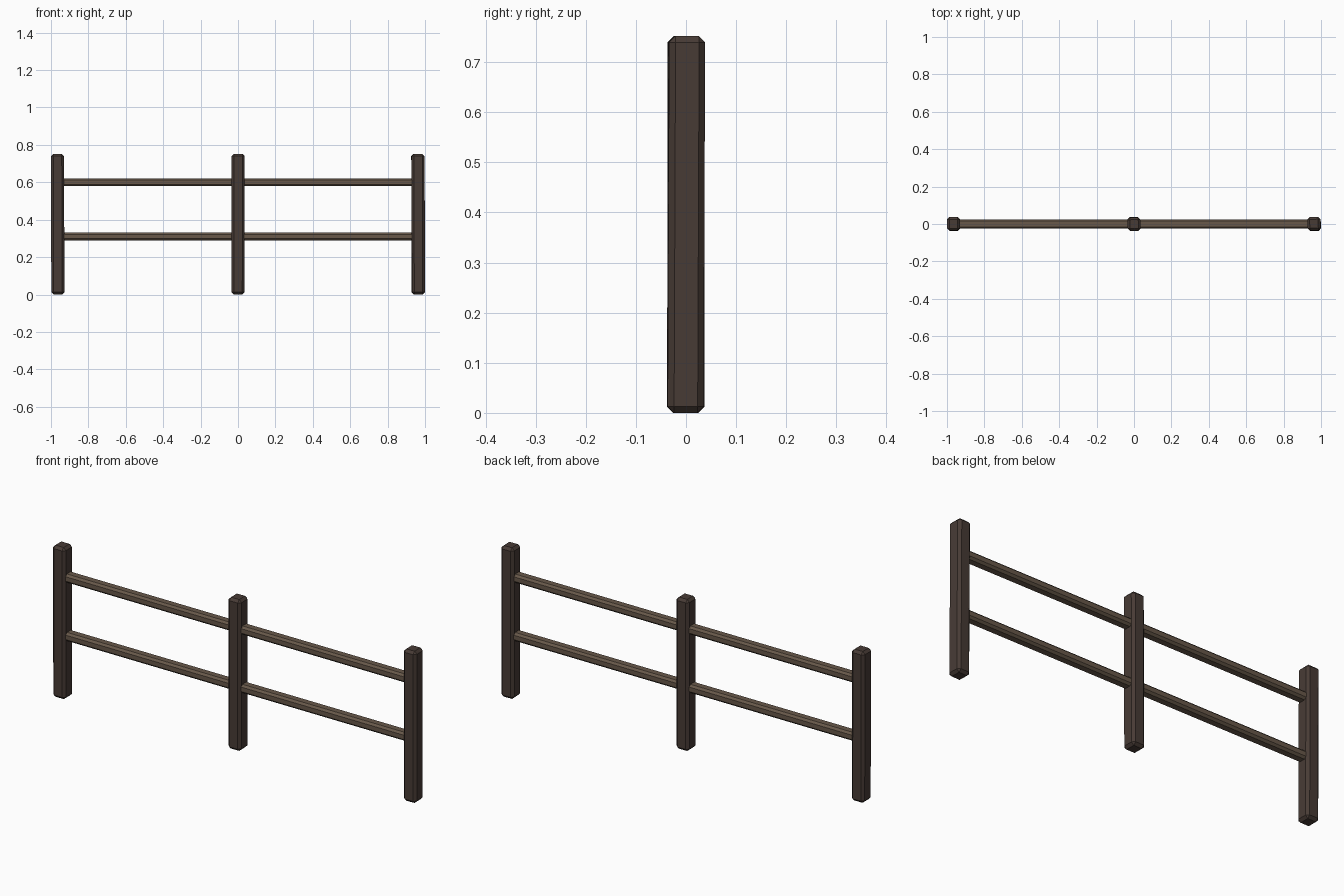
import bpy, bmesh, math
from mathutils import Matrix

if "Cube" in bpy.data.objects:
    bpy.data.objects.remove(bpy.data.objects["Cube"])


def material(name, rgb):
    m = bpy.data.materials.new(name)
    m.diffuse_color = (*rgb, 1)
    m.use_nodes = True
    m.node_tree.nodes["Principled BSDF"].inputs["Base Color"].default_value = m.diffuse_color
    return m


dark_wood = material("dark_wood", (0.064, 0.044, 0.036))
light_wood = material("light_wood", (0.138, 0.098, 0.068))


def beam(name, size, loc, chamfer, mat, tilt=(0, 0), twist=0):
    """Chamfered flat-faced timber; tilt shifts its top slightly in x and y."""
    bm = bmesh.new()
    bmesh.ops.create_cube(bm, size=1)
    bmesh.ops.scale(bm, vec=size, verts=bm.verts)
    bmesh.ops.bevel(bm, geom=bm.edges[:], offset=chamfer, segments=1,
                    profile=0.5, affect='EDGES')
    bmesh.ops.rotate(bm, cent=(0, 0, 0), verts=bm.verts,
                     matrix=Matrix.Rotation(math.radians(twist), 3, 'Z'))
    for v in bm.verts:
        t = v.co.z / size[2]
        v.co.x += tilt[0] * t
        v.co.y += tilt[1] * t
    me = bpy.data.meshes.new(name)
    bm.to_mesh(me)
    bm.free()
    me.materials.append(mat)
    ob = bpy.data.objects.new(name, me)
    ob.location = loc
    bpy.context.collection.objects.link(ob)


# Upright posts, each leaning a touch
H = 0.752
for name, x, tilt, twist in (("left_post", -0.964, (-0.002, 0.001), 0),
                             ("middle_post", 0, (0.001, -0.001), 1),
                             ("right_post", 0.963, (-0.002, 0.003), 2)):
    beam(name, (0.070, 0.072, H), (x, 0, H / 2), 0.0125, dark_wood, tilt, twist)

# Horizontal rails, ending inside the outer posts
for name, z in (("lower_rail", 0.31), ("upper_rail", 0.60)):
    beam(name, (1.92, 0.05, 0.042), (0, 0, z), 0.010, light_wood)
